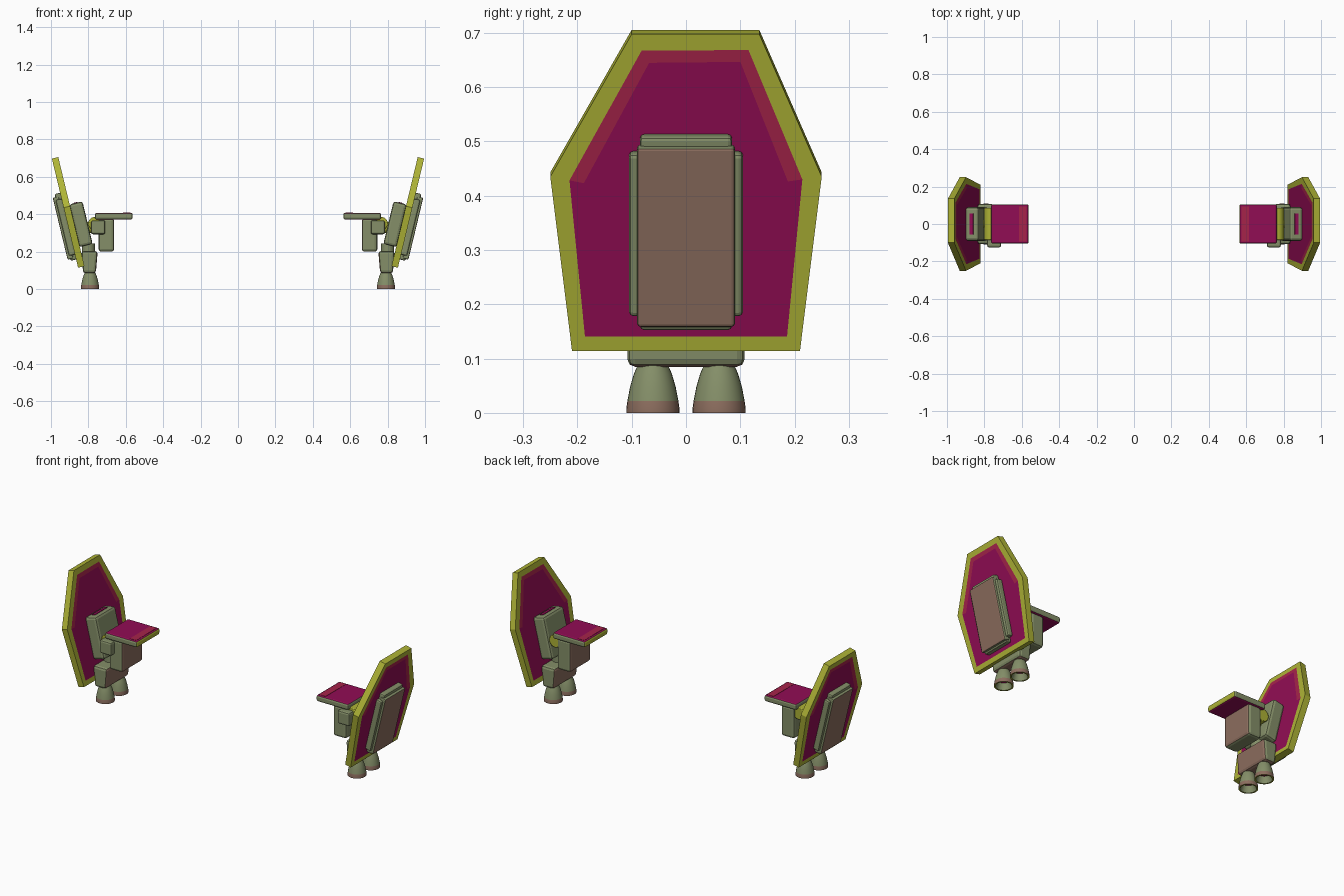
import bpy, bmesh, math
from mathutils import Matrix, Vector

cube = bpy.data.objects.get("Cube")
if cube:
    bpy.data.objects.remove(cube)


def linear(c):
    return c / 12.92 if c <= 0.04045 else ((c + 0.055) / 1.055) ** 2.4


def make_material(name, *srgb):
    m = bpy.data.materials.new(name)
    col = [linear(c) for c in srgb] + [1]
    m.diffuse_color = col
    m.use_nodes = True
    m.node_tree.nodes["Principled BSDF"].inputs["Base Color"].default_value = col
    return m


MATERIALS = [
    make_material("sage", 0.52, 0.56, 0.41),
    make_material("olive", 0.68, 0.70, 0.21),
    make_material("magenta", 0.57, 0.05, 0.33),
    make_material("crimson", 0.65, 0.14, 0.29),
    make_material("taupe", 0.55, 0.43, 0.37),
]
SAGE, OLIVE, MAGENTA, CRIMSON, TAUPE = range(len(MATERIALS))

# Leaning frame shared by the shield and everything fixed to it
LEAN = Matrix.Translation((0.908, 0, 0.41)) @ Matrix.Rotation(math.radians(13.5), 4, "Y")


def finish(name, bm, matrix=None, bevel=0, smooth=False):
    """Turn a bmesh into an object mirrored to both sides."""
    bmesh.ops.recalc_face_normals(bm, faces=bm.faces)
    if matrix:
        bm.transform(matrix)
    me = bpy.data.meshes.new(name)
    bm.to_mesh(me)
    bm.free()
    for m in MATERIALS:
        me.materials.append(m)
    ob = bpy.data.objects.new(name, me)
    bpy.context.collection.objects.link(ob)
    if bevel:
        mod = ob.modifiers.new("bevel", "BEVEL")
        mod.width = bevel
        mod.segments = 2
        mod.limit_method = "ANGLE"
    mod = ob.modifiers.new("mirror", "MIRROR")
    mod.use_mirror_merge = False
    if smooth:
        bpy.ops.object.select_all(action="DESELECT")
        ob.select_set(True)
        bpy.context.view_layer.objects.active = ob
        bpy.ops.object.shade_smooth_by_angle(angle=math.radians(40))
    return ob


def extrude_outline(outline, x0, x1):
    """Prism along x from a (y, z) outline."""
    bm = bmesh.new()
    face = bm.faces.new([bm.verts.new((x0, y, z)) for y, z in outline])
    ext = bmesh.ops.extrude_face_region(bm, geom=[face])["geom"]
    verts = [v for v in ext if isinstance(v, bmesh.types.BMVert)]
    bmesh.ops.translate(bm, verts=verts, vec=(x1 - x0, 0, 0))
    bmesh.ops.recalc_face_normals(bm, faces=bm.faces)
    return bm


def box(name, xs, ys, zs, paint=None, color=SAGE, matrix=None, bevel=0.01, taper=0):
    """Box from ranges; paint maps a face normal to a colour."""
    outline = [(ys[0], zs[0]), (ys[1], zs[0]), (ys[1], zs[1]), (ys[0], zs[1])]
    bm = extrude_outline(outline, *xs)
    for f in bm.faces:
        f.material_index = paint(f.normal) if paint else color
    mid = sum(xs) / 2
    for v in bm.verts:
        if v.co.z == min(w.co.z for w in bm.verts):
            v.co.x += taper if v.co.x < mid else -taper
    return finish(name, bm, matrix, bevel)


def cylinder(name, center, radius, depth, axis, color):
    bm = bmesh.new()
    bmesh.ops.create_cone(bm, cap_ends=True, segments=24, radius1=radius,
                          radius2=radius, depth=depth)
    for f in bm.faces:
        f.material_index = color
    turn = Vector((0, 0, 1)).rotation_difference(Vector(axis)).to_matrix().to_4x4()
    return finish(name, bm, Matrix.Translation(center) @ turn, 0.004, True)


# Shield: six-sided slab with a painted field on both faces
bm = extrude_outline([(-0.21, -0.30), (0.21, -0.30), (0.25, 0.03),
                      (0.135, 0.30), (-0.10, 0.30), (-0.25, 0.03)], -0.0175, 0.0175)
for f in bm.faces:
    f.material_index = OLIVE
fields = [f for f in bm.faces if abs(f.normal.x) > 0.9]
bmesh.ops.inset_individual(bm, faces=fields, thickness=0.036)
ring = bmesh.ops.inset_individual(bm, faces=fields, thickness=0.027)["faces"]
for f in fields:
    f.material_index = MAGENTA
for f in ring:
    f.material_index = CRIMSON if f.calc_center_median().z > 0 else MAGENTA
finish("shield", bm, LEAN)

# Outer panel: base with side rails, and a raised cover
box("panel_base", (0.015, 0.048), (-0.085, 0.085), (-0.255, 0.112), matrix=LEAN, bevel=0.008)
for name, side in (("front", -1), ("back", 1)):
    box("panel_rail_" + name, (0.015, 0.05), sorted((side * 0.075, side * 0.105)),
        (-0.228, 0.08), matrix=LEAN, bevel=0.008)
box("panel_cover", (0.03, 0.062), (-0.09, 0.09), (-0.245, 0.095),
    paint=lambda n: TAUPE if n.x > 0.5 else SAGE, matrix=LEAN, bevel=0.006)

# Inner mount fixed to the shield
box("shield_mount", (-0.088, -0.015), (-0.09, 0.09), (-0.195, 0.04), matrix=LEAN, bevel=0.014)
box("mount_top_strip", (-0.06, -0.04), (-0.055, 0.055), (0.037, 0.043), color=MAGENTA,
    matrix=LEAN, bevel=0)

# Hinge between the mount and the shoulder block
cylinder("hinge_pin", (0.765, 0, 0.35), 0.036, 0.17, (0, 1, 0), OLIVE)
cylinder("hinge_arm", (0.77, 0, 0.33), 0.03, 0.12, (1, 0, 0), OLIVE)
box("hinge_box", (0.71, 0.785), (-0.125, -0.05), (0.293, 0.368), bevel=0.01)

# Shoulder block with its top slab
box("shoulder_block", (0.662, 0.745), (-0.095, 0.095), (0.2, 0.378),
    paint=lambda n: TAUPE if n.x < -0.5 else SAGE, bevel=0.014)


def slab_paint(n):
    if abs(n.z) > 0.5:
        return MAGENTA
    return OLIVE if n.x < -0.5 else SAGE


box("top_slab", (0.563, 0.765), (-0.105, 0.105), (0.372, 0.408), paint=slab_paint, bevel=0.01)
box("slab_end_stripe", (0.575, 0.615), (-0.093, 0.093), (0.404, 0.4095), color=CRIMSON, bevel=0)

# Thruster housing and its neck
box("thruster_housing", (0.75, 0.838), (-0.108, 0.108), (0.085, 0.203),
    paint=lambda n: TAUPE if n.z < -0.5 or n.x < -0.5 else SAGE, bevel=0.014, taper=0.01)
cylinder("housing_neck", (0.8, 0, 0.215), 0.035, 0.06, (0, 0, 1), SAGE)

# Two bell nozzles, hollow below
BELL = [(0, 0.088), (0.028, 0.088), (0.035, 0.072), (0.042, 0.048), (0.047, 0.022),
        (0.049, 0.008), (0.049, 0), (0.041, 0), (0.03, 0.035), (0, 0.045)]
for name, y in (("front", -0.061), ("back", 0.061)):
    bm = bmesh.new()
    verts = [bm.verts.new((r, 0, z)) for r, z in BELL]
    edges = [bm.edges.new(pair) for pair in zip(verts, verts[1:])]
    bmesh.ops.spin(bm, geom=verts + edges, cent=(0, 0, 0), axis=(0, 0, 1),
                   angle=math.tau, steps=28)
    bmesh.ops.remove_doubles(bm, verts=bm.verts, dist=0.0002)
    bmesh.ops.recalc_face_normals(bm, faces=bm.faces)
    for f in bm.faces:
        c = f.calc_center_median()
        if f.normal.z < -0.3 and c.z > 0.005:
            f.material_index = MAGENTA
        elif c.z < 0.016:
            f.material_index = OLIVE if c.z < 0.001 else TAUPE
    finish("nozzle_" + name, bm, Matrix.Translation((0.791, y, 0)), smooth=True)
